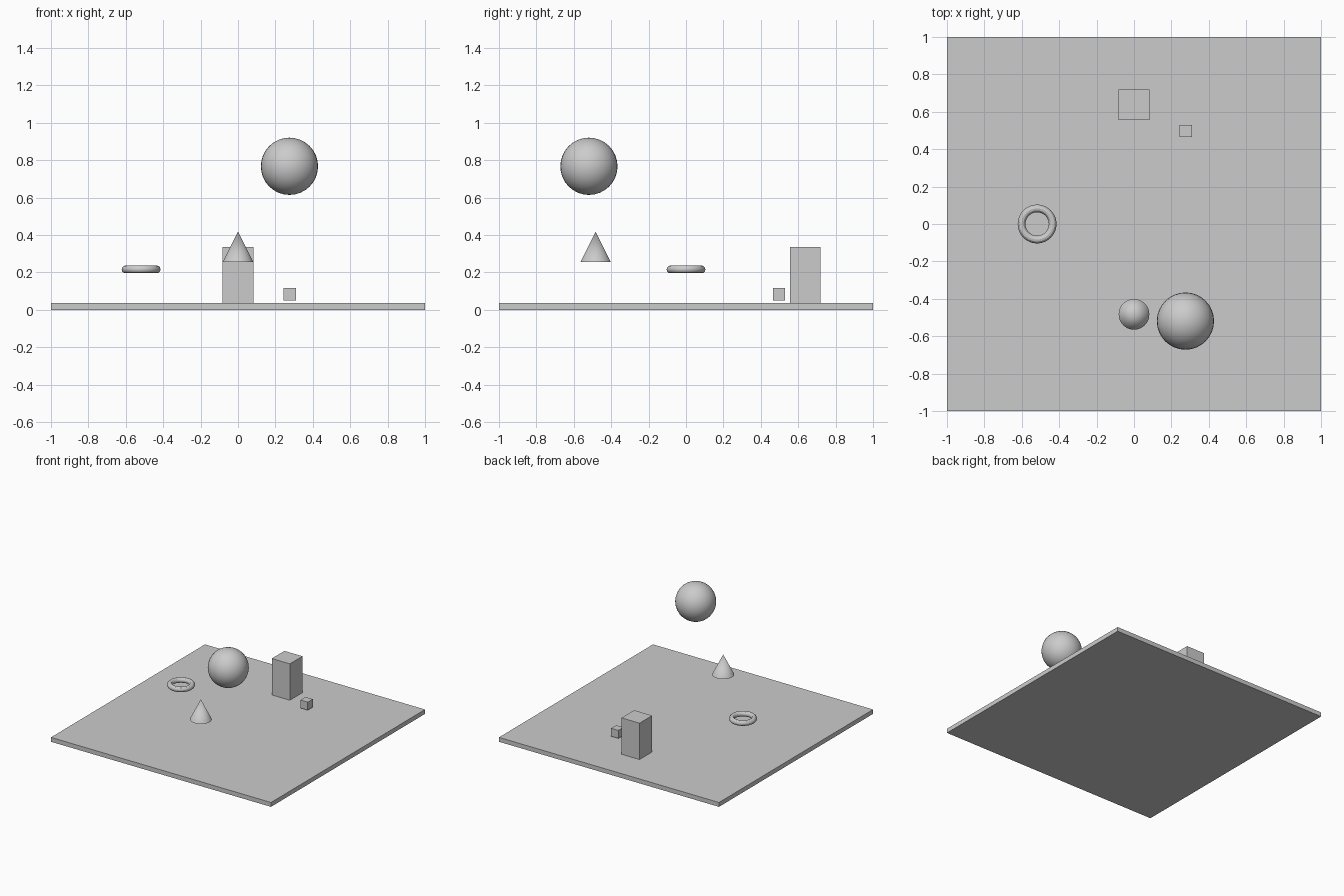
import bpy

if "Cube" in bpy.data.objects:
    bpy.data.objects.remove(bpy.data.objects["Cube"])


def finish(name, smooth=False):
    ob = bpy.context.object
    ob.name = name
    if smooth:
        bpy.ops.object.shade_smooth_by_angle()
    return ob


def box(name, center, size):
    bpy.ops.mesh.primitive_cube_add(size=1, location=center)
    ob = finish(name)
    ob.scale = size
    bpy.ops.object.transform_apply(location=False, rotation=False, scale=True)


# Floor slab
box("floor_slab", (0, 0, 0.018), (2, 2, 0.036))

# Tall block standing on the slab
box("tall_block", (0, 0.638, 0.185), (0.164, 0.164, 0.3))

# Small floating cube
box("small_cube", (0.276, 0.497, 0.083), (0.066, 0.066, 0.066))

# Floating ball
bpy.ops.mesh.primitive_uv_sphere_add(segments=32, ring_count=16, radius=0.153,
                                     location=(0.275, -0.519, 0.767))
finish("ball", True)

# Floating cone
bpy.ops.mesh.primitive_cone_add(vertices=32, radius1=0.082, depth=0.164,
                                location=(0, -0.483, 0.336))
finish("cone", True)

# Floating ring
bpy.ops.mesh.primitive_torus_add(major_segments=48, minor_segments=12,
                                 major_radius=0.083, minor_radius=0.0207,
                                 location=(-0.518, 0, 0.216))
finish("ring", True)
